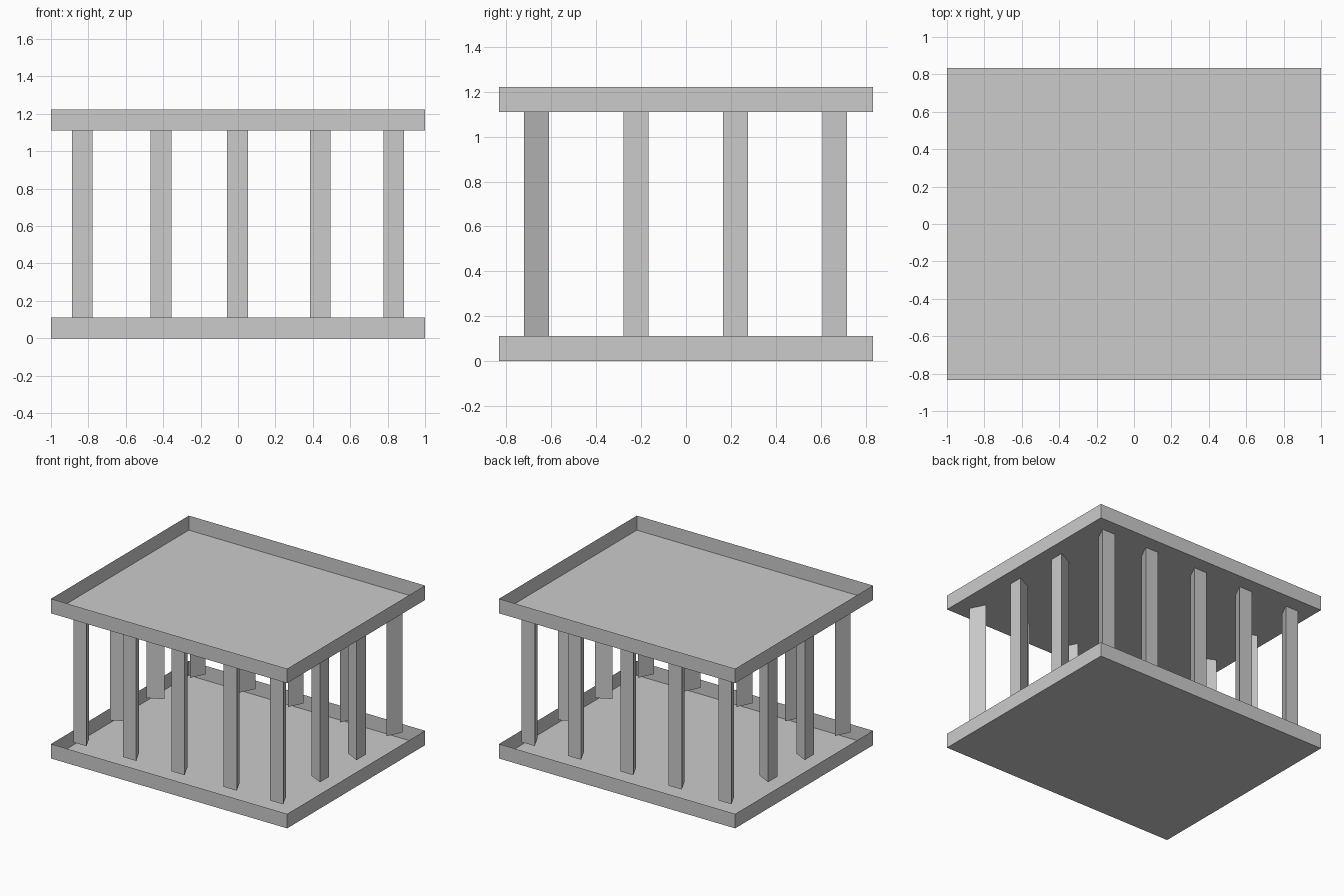
import bpy
from math import pi
from mathutils import Matrix, Vector

if "Cube" in bpy.data.objects:
    bpy.data.objects.remove(bpy.data.objects["Cube"])

HX, HY, T = 1.0, 0.833, 0.111   # half width, half depth, tray / post thickness


def add_mesh(name, verts, faces):
    mesh = bpy.data.meshes.new(name)
    mesh.from_pydata(verts, [], faces)
    obj = bpy.data.objects.new(name, mesh)
    bpy.context.collection.objects.link(obj)
    return obj


def tray(name, z):
    """Open-topped shallow tray with thin walls."""
    ring = [(-HX, -HY), (HX, -HY), (HX, HY), (-HX, HY)]
    verts = [(x, y, h) for h in (z, z + T) for x, y in ring]
    sides = [(i, (i + 1) % 4, (i + 1) % 4 + 4, i + 4) for i in range(4)]
    return add_mesh(name, verts, [(3, 2, 1, 0)] + sides)


def post(name, x, y, angle):
    """Triangular post: flat side outward (-y before turning), apex inward."""
    h = T / 2
    turn = Matrix.Rotation(angle, 3, 'Z')
    verts = [turn @ Vector((px, py, 0)) + Vector((x, y, z))
             for z in (T, 10 * T + 0.001) for px, py in ((-h, -h), (h, -h), (0, h))]
    faces = [(2, 1, 0), (3, 4, 5), (0, 1, 4, 3), (1, 2, 5, 4), (2, 0, 3, 5)]
    return add_mesh(name, verts, faces)


# Lower and upper trays
tray("lower_tray", 0)
tray("upper_tray", 10 * T + 0.001)

# Front and back rows of posts
for i, x in enumerate((-0.833, -0.412, -0.002, 0.44, 0.833)):
    post(f"front_post_{i + 1}", x, -0.666, 0)
    post(f"back_post_{i + 1}", x, 0.663, pi)

# Side posts between the corners
for i, y in enumerate((-0.223, 0.221)):
    post(f"right_post_{i + 1}", 0.833, y, pi / 2)
    post(f"left_post_{i + 1}", -0.833, y, -pi / 2)
